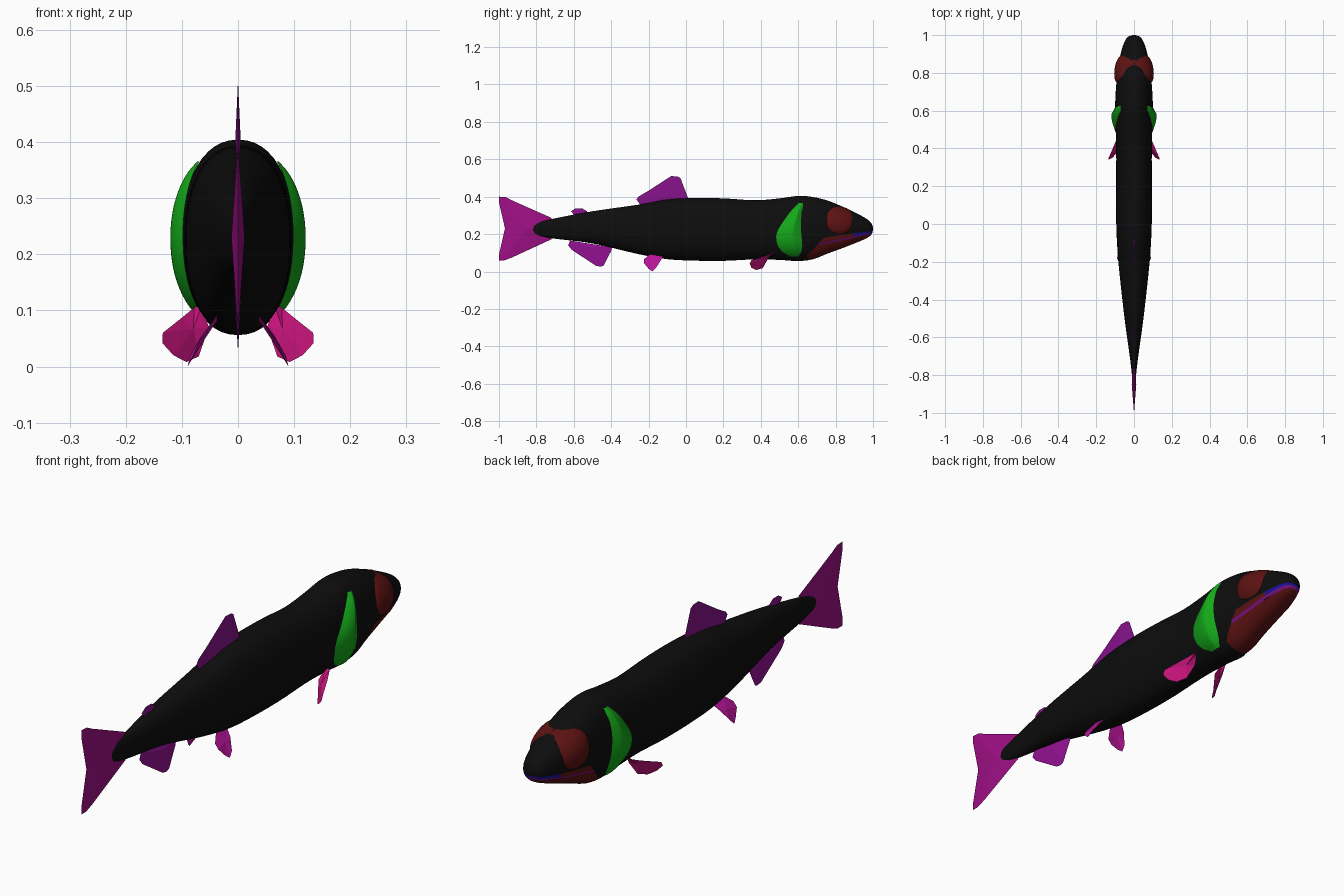
import bpy, bmesh, math
from mathutils import Vector

if "Cube" in bpy.data.objects:
    bpy.data.objects.remove(bpy.data.objects["Cube"], do_unlink=True)


def material(name, r, g, b):
    m = bpy.data.materials.new(name)
    m.use_nodes = True
    m.diffuse_color = (r, g, b, 1)
    m.node_tree.nodes["Principled BSDF"].inputs["Base Color"].default_value = (r, g, b, 1)
    return m


black = material("skin_black", .004, .004, .004)
red = material("dark_red", .11, .006, .006)
green = material("gill_green", .007, .4, .01)
blue = material("lip_blue", .01, .005, .35)
mouth = material("mouth_purple", .2, .006, .2)
violet = material("dorsal_violet", .24, .006, .26)
plum = material("anal_plum", .3, .006, .3)
magenta = material("tail_magenta", .35, .005, .24)
orchid = material("pelvic_orchid", .48, .007, .32)
pink = material("pectoral_pink", .58, .007, .2)


def make_object(name, bm, mats, smooth=True):
    bmesh.ops.recalc_face_normals(bm, faces=bm.faces)
    me = bpy.data.meshes.new(name)
    bm.to_mesh(me)
    bm.free()
    for m in mats:
        me.materials.append(m)
    ob = bpy.data.objects.new(name, me)
    bpy.context.collection.objects.link(ob)
    if smooth:
        bpy.ops.object.select_all(action='DESELECT')
        ob.select_set(True)
        bpy.context.view_layer.objects.active = ob
        bpy.ops.object.shade_smooth_by_angle(angle=math.radians(40))
    return ob


# Body stations: y, belly z, back z, half width
STATIONS = [Vector(s) for s in (
    (-.88, .225, .235, .003), (-.82, .2, .255, .009), (-.72, .178, .28, .02),
    (-.5, .15, .322, .05), (-.25, .092, .358, .078), (-.1, .066, .385, .09),
    (.05, .058, .393, .095), (.2, .057, .391, .095), (.37, .065, .381, .094),
    (.5, .062, .391, .097), (.6, .056, .404, .1), (.68, .066, .398, .098),
    (.76, .097, .378, .092), (.85, .13, .341, .081), (.92, .158, .307, .066),
    (.965, .178, .282, .05), (.99, .196, .26, .033), (1, .22, .236, .008))]


def spline(points, steps):
    out = []
    for i in range(len(points) - 1):
        a, b = points[i], points[i + 1]
        p, q = points[max(i - 1, 0)], points[min(i + 2, len(points) - 1)]
        for k in range(steps):
            t = k / steps
            out.append(a + t / 2 * ((b - p) + t * ((2 * p - 5 * a + 4 * b - q)
                       + t * (3 * (a - b) + q - p))))
    return out + [points[-1]]


rings = spline([s.to_4d() if len(s) < 4 else s for s in STATIONS], 5)
POWER = 2.2


def half_width(y, z):
    """Distance of the body's side from the middle plane."""
    for a, b in zip(rings, rings[1:]):
        if a[0] <= y <= b[0]:
            _, low, top, w = a.lerp(b, (y - a[0]) / (b[0] - a[0]))
            u = min(1, abs(2 * z - low - top) / (top - low))
            return w * (1 - u ** POWER) ** (1 / POWER)
    return 0


def curve(t, values):
    f = min(max(t, 0), .9999) * (len(values) - 1)
    i = int(f)
    s = f - i
    return values[i] * (1 - s) + values[i + 1] * s


# Body with jaw and mouth colours cut in
bm = bmesh.new()
SIDES = 48
loops = []
for y, low, top, w in rings:
    loop = []
    for k in range(SIDES):
        a = math.tau * k / SIDES
        c, s = math.cos(a), math.sin(a)
        x = math.copysign(abs(c) ** (2 / POWER), c) * w
        z = (low + top) / 2 + math.copysign(abs(s) ** (2 / POWER), s) * (top - low) / 2
        loop.append(bm.verts.new((x, y, z)))
    loops.append(loop)
for a, b in zip(loops, loops[1:]):
    for k in range(SIDES):
        n = (k + 1) % SIDES
        bm.faces.new((a[k], a[n], b[n], b[k]))
bm.faces.new(loops[0])
bm.faces.new(loops[-1])


class Line:
    """A cut across the head, straight in side view."""
    def __init__(self, y0, z0, y1, z1):
        self.co = Vector((0, y0, z0))
        self.no = Vector((0, z0 - z1, y1 - y0)).normalized()

    def above(self, p):
        return (p - self.co).dot(self.no)


cheek = Line(.65, .09, .74, .182)
lip = Line(.74, .182, .995, .217)
seam_top = Line(.7, .148, .985, .207)
seam_low = Line(.7, .138, .985, .197)
for cut in (cheek, lip, seam_top, seam_low):
    head = [f for f in bm.faces if f.calc_center_median().y > .62]
    geom = set(head) | {e for f in head for e in f.edges} | {v for f in head for v in f.verts}
    bmesh.ops.bisect_plane(bm, geom=list(geom), plane_co=cut.co, plane_no=cut.no, dist=1e-5)
for f in bm.faces:
    c = f.calc_center_median()
    if c.y > .645 and cheek.above(c) < 0 and lip.above(c) < 0:
        f.material_index = 1
        if seam_top.above(c) > 0 and c.y > .9:
            f.material_index = 3
        elif seam_top.above(c) < 0 < seam_low.above(c) and c.y > .7:
            f.material_index = 2
# The lower jaw sits slightly inside the upper one
for v in bm.verts:
    if v.co.y > .66 and seam_low.above(v.co) < 1e-4:
        v.co.x *= 1 - .07 * min(1, (v.co.y - .66) / .06)
make_object("body", bm, [black, red, mouth, blue])


def side_patch(name, mat, z0, z1, span, height, sign, n=24):
    """Raised skin patch; span(t) gives its rear and front y."""
    bm = bmesh.new()
    grid = []
    for i in range(n + 1):
        t = .01 + .98 * i / n
        rear, front = span(t)
        row = []
        for j in range(n + 1):
            s = j / n
            y, z = rear + (front - rear) * s, z0 + (z1 - z0) * t
            row.append(bm.verts.new((sign * (half_width(y, z) + height(s, t)), y, z)))
        grid.append(row)
    for a, b in zip(grid, grid[1:]):
        for j in range(n):
            bm.faces.new((a[j], a[j + 1], b[j + 1], b[j]))
    ob = make_object(name, bm, [mat])
    # Open sheets need their outside chosen by side
    if sum(p.normal.x for p in ob.data.polygons) * sign < 0:
        ob.data.flip_normals()


def gill_span(t):
    return (curve(t, (.56, .512, .491, .483, .482, .492, .51, .53, .55, .575, .605)),
            curve(t, (.6, .618, .622, .62, .617, .615, .614, .615, .618, .624, .625)))


def gill_height(s, t):
    rise = math.sin(s / .68 * math.pi / 2) if s < .68 else (1 - s) / .32
    return .02 * rise * math.sin(math.pi * t) ** .5 + .001


def eye_span(t):
    r = .07 * (1 - abs(2 * t - 1) ** 2.4) ** (1 / 2.4)
    return .82 - r, .82 + r


def eye_height(s, t):
    d = (1 - (2 * s - 1) ** 2) * (1 - (2 * t - 1) ** 2)
    return .018 * max(d, 0) ** .6 + .001


def fin(name, mat, outline, middle, thick):
    """Lens-shaped fin: an outline closed by a raised point on each face."""
    bm = bmesh.new()
    pts = [Vector(p) for p in outline]
    verts = [bm.verts.new(p) for p in pts]
    m = Vector(middle)
    normal = sum(((a - m).cross(b - m) for a, b in zip(pts, pts[1:] + pts[:1])), Vector())
    normal.normalize()
    for d in (1, -1):
        tip = bm.verts.new(m + normal * thick * d)
        for a, b in zip(verts, verts[1:] + verts[:1]):
            bm.faces.new((a, b, tip))
    make_object(name, bm, [mat], smooth=False)


def flat_fin(name, mat, outline, middle, thick):
    fin(name, mat, [(0, y, z) for y, z in outline], (0, *middle), thick)


# Fins on the middle plane
flat_fin("dorsal_fin", violet, [(.01, .37), (.01, .395), (-.03, .5), (-.045, .508), (-.08, .51),
         (-.2, .432), (-.255, .4), (-.265, .385), (-.24, .35)], (-.1, .4), .005)
flat_fin("adipose_fin", violet, [(-.53, .29), (-.53, .322), (-.555, .338), (-.59, .338),
         (-.615, .322), (-.6, .305), (-.58, .29)], (-.56, .31), .004)
flat_fin("anal_fin", plum, [(-.395, .13), (-.4, .11), (-.44, .032), (-.455, .026), (-.48, .03),
         (-.61, .115), (-.63, .14), (-.62, .165)], (-.5, .13), .006)
flat_fin("tail_fin", magenta, [(-.7, .23), (-.72, .287), (-.93, .38), (-.965, .398), (-1, .4),
         (-1, .37), (-.968, .23), (-1, .09), (-1, .06), (-.97, .06), (-.93, .075), (-.72, .172)],
         (-.85, .23), .012)

# Paired parts
for side, sign in (("left", 1), ("right", -1)):
    side_patch(side + "_gill_cover", green, .078, .368, gill_span, gill_height, sign)
    side_patch(side + "_eye", red, .202, .347, eye_span, eye_height, sign)
    pectoral = [(.065, .47, .11), (.078, .475, .105), (.1, .43, .087), (.134, .35, .06),
                (.135, .34, .042), (.115, .35, .02), (.092, .375, .008), (.07, .41, .018),
                (.052, .44, .07)]
    fin(side + "_pectoral_fin", pink, [(sign * x, y, z) for x, y, z in pectoral],
        (sign * .082, .42, .065), .004)
    pelvic = [(.035, -.12, .085), (.06, -.135, .06), (.085, -.16, .02), (.09, -.18, .0),
              (.082, -.2, .015), (.07, -.225, .045), (.055, -.225, .065), (.035, -.19, .095)]
    fin(side + "_pelvic_fin", orchid, [(sign * x, y, z) for x, y, z in pelvic],
        (sign * .06, -.17, .055), .004)
